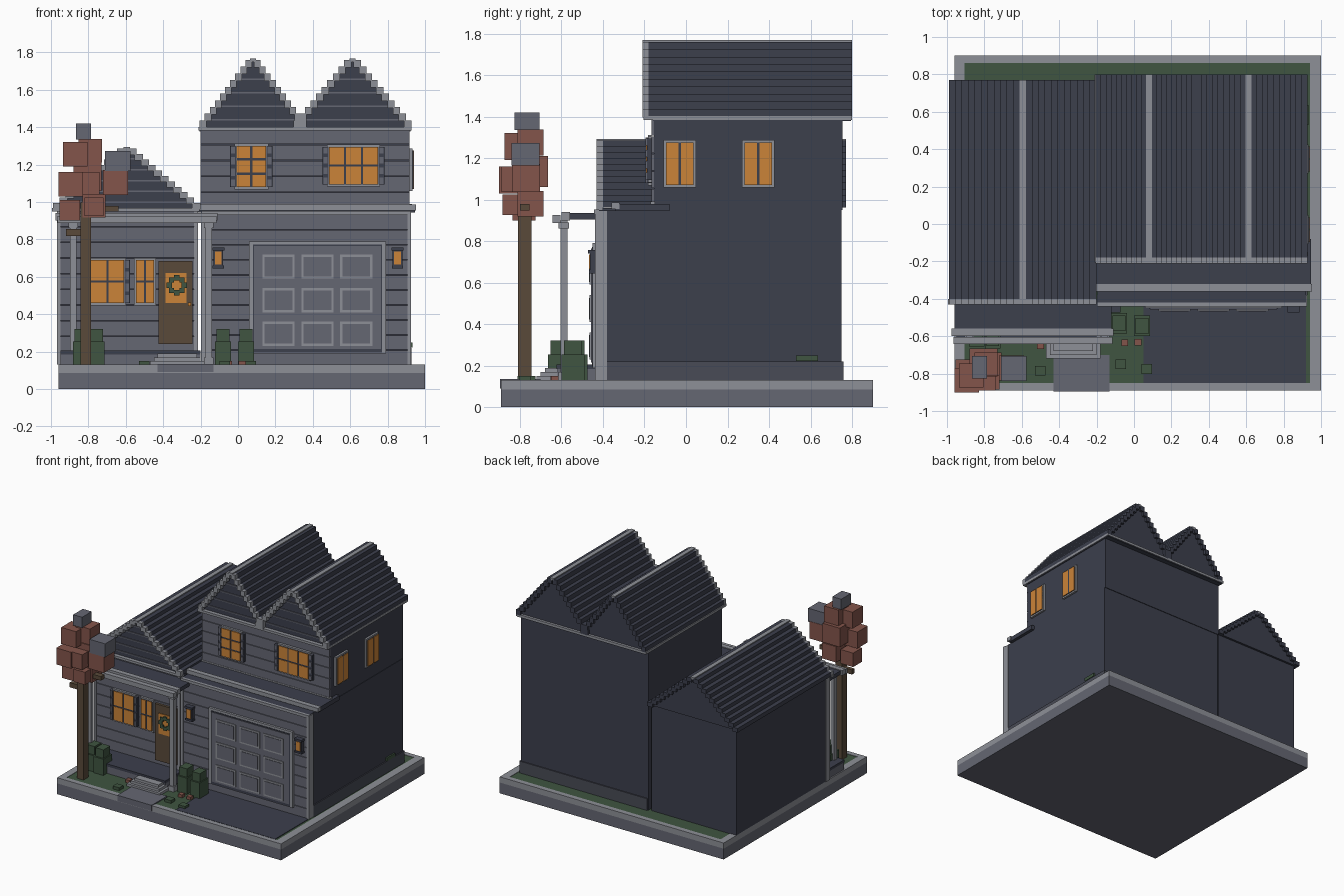
import bpy
import bmesh
import math

if "Cube" in bpy.data.objects:
    bpy.data.objects.remove(bpy.data.objects["Cube"])


def material(name, colour):
    mat = bpy.data.materials.new(name)
    mat.use_nodes = True
    mat.diffuse_color = (*colour, 1)
    mat.node_tree.nodes["Principled BSDF"].inputs["Base Color"].default_value = (*colour, 1)
    return mat


slate = material("dark slate", (.045, .05, .073))
siding = material("mid grey", (.13, .135, .17))
trim = material("light grey", (.27, .28, .31))
footing = material("footing grey", (.065, .07, .092))
leaf = material("dark green", (.05, .09, .052))
glow = material("window orange", (.6, .23, .04))
wood = material("brown wood", (.1, .068, .042))
brick = material("brick red", (.23, .09, .07))

parts = {}


def box(name, mat, x, y, z):
    """Add a block, given as ranges, to the named part."""
    bm, _ = parts.setdefault(name, (bmesh.new(), mat))
    corners = [[[bm.verts.new((a, b, c)) for c in z] for b in y] for a in x]
    v = [corners[i][j][k] for i in (0, 1) for j in (0, 1) for k in (0, 1)]
    for face in ("0132", "4675", "0451", "2376", "0264", "1573"):
        bm.faces.new([v[int(i)] for i in face])


def plate(name, mat, side, u, z, base, depth):
    """Add a plate standing out from a front or right wall."""
    if side == "front":
        box(name, mat, x=u, y=(base - depth, base), z=z)
    else:
        box(name, mat, x=(base, base + depth), y=u, z=z)


def split(span, count, gap):
    """Divide a range into equal pieces separated by gaps."""
    size = (span[1] - span[0] - gap * (count - 1)) / count
    starts = [span[0] + i * (size + gap) for i in range(count)]
    return [(s, s + size) for s in starts]


def grow(span, amount):
    return (span[0] - amount, span[1] + amount)


def window(name, side, u, z, base, cols, rows, shutter=0):
    plate(name + "_frame", trim, side, grow(u, .012), grow(z, .012), base, .016)
    plate(name + "_bars", slate, side, u, z, base, .021)
    for pane_u in split(u, cols, .012):
        for pane_z in split(z, rows, .012):
            plate(name + "_glass", glow, side, pane_u, pane_z, base, .025)
    if shutter:
        for s in ((u[0] - shutter, u[0] - .003), (u[1] + .003, u[1] + shutter)):
            plate(name + "_shutters", slate, side, s, z, base, .022)
            for slat in split(z, 4, .02):
                plate(name + "_slats", siding, side, grow(s, -.005), slat, base, .028)


def boards(name, x, z, base):
    for row in split(z, round((z[1] - z[0]) / .08), .004):
        plate(name, siding, "front", x, row, base, .012)


def stepped_roof(name, centre, half, y, z, steps):
    """Gable roof of stacked courses, with a pale stepped front edge and ridge."""
    rows = split(z, steps, 0)
    run = half / (steps + .5)
    for i, row in enumerate(rows):
        w = half - i * run
        box(name + "_gable", slate, (centre - w + .01, centre + w - .01), (y[0] + .035, y[1] - .02), row)
        if i % 2 and w > .06:
            line = (row[0], row[0] + .008)
            box(name + "_gable_lines", siding, (centre - w + .02, centre + w - .02), (y[0] + .028, y[0] + .04), line)
        for s in (-1, 1):
            x = sorted((centre + s * w, centre + s * max(w - run * 1.3, 0)))
            course = (row[0] - .004, row[1])
            box(name + "_courses", slate, x, (y[0] + .03, y[1]), course)
            box(name + "_front_edge", trim, x, (y[0], y[0] + .03), course)
    box(name + "_ridge", trim, grow((centre, centre), .017), y, (z[1] - .012, z[1] + .008))


# Plinth, lawn, drive and path
west, east, south, north = -.96, 1, -.89, .9
box("plinth", siding, (west, east), (south, north), (0, .085))
for edge in ((west, west + .055), (east - .06, east)):
    box("plinth_border", trim, edge, (south, north), (.085, .13))
for edge in ((south, south + .04), (north - .04, north)):
    box("plinth_border", trim, (west, east), edge, (.085, .13))
box("lawn", leaf, (west + .05, east - .06), (south + .03, north - .03), (.08, .127))
box("driveway", slate, (.05, .92), (-.85, -.42), (.1, .132))
box("path", siding, (-.43, -.13), (-.895, -.7), (.09, .135))

# Garage wing, upper storey and side wing
box("garage_walls", slate, (-.195, .92), (-.42, .75), (.12, .95))
box("garage_footing", footing, (-.19, .928), (-.38, .758), (.12, .22))
box("upper_walls", slate, (-.2, .917), (-.155, .755), (.95, 1.4))
box("side_wing_walls", slate, (west, -.215), (-.4, .74), (.12, .96))
boards("garage_siding", (-.195, .91), (.13, .93), -.42)
boards("upper_siding", (-.2, .917), (.97, 1.39), -.155)
boards("side_wing_siding", (west, -.215), (.2, .95), -.4)
for x in ((-.198, -.175), (.905, .926)):
    box("garage_corner_trim", trim, x, (-.438, -.38), (.13, .945))
for x in ((-.967, -.948), (-.235, -.213)):
    box("side_wing_corner_trim", trim, x, (-.418, -.37), (.13, .95))
box("garage_top_trim", trim, (-.195, .925), (-.442, -.42), (.93, .952))

# Pent roof above the garage
box("pent_roof", slate, (-.22, .945), (-.34, -.08), (.945, .98))
box("pent_roof_gutter", trim, (-.232, .952), (-.36, -.32), (.955, .986))
box("pent_roof_gutter", trim, (-.22, .93), (-.17, -.15), (.97, .99))

# Stepped roofs and eaves
for label, centre in (("left", .08), ("right", .612)):
    stepped_roof("upper_" + label + "_roof", centre, .285 + .03 * (label == "right"), (-.21, .8), (1.4, 1.76), 10)
box("upper_eaves", trim, (-.212, .928), (-.205, .8), (1.383, 1.402))
box("upper_soffit", slate, (-.205, .922), (-.16, .795), (1.378, 1.384))
stepped_roof("side_wing_roof", -.595, .395, (-.43, .77), (.965, 1.285), 11)
box("side_wing_eaves", trim, (-.995, -.205), (-.43, -.4), (.95, .968))

# Porch with posts, deck and steps
box("porch_roof", slate, (-.96, -.12), (-.58, -.4), (.905, .935))
box("porch_gutter", trim, (-.975, -.11), (-.6, -.56), (.9, .94))
box("porch_gutter", trim, (-.965, -.115), (-.642, -.605), (.888, .925))
for x in (-.88, -.157):
    for half, z in ((.017, (.13, .9)), (.025, (.13, .17)), (.025, (.86, .89))):
        box("porch_posts", trim, grow((x, x), half), grow((-.588, -.588), half), z)
box("porch_deck", siding, (-.95, -.2), (-.62, -.4), (.12, .185))
box("porch_deck_edge", slate, (-.95, -.2), (-.625, -.4), (.185, .205))
for i, inset in enumerate((0, .02, .04)):
    box("porch_steps", trim, (-.47 + inset, -.18 - inset), (-.72 + inset, -.6), (.13 + inset, .15 + inset))

# Garage door with raised panel outlines
door_x, door_z, wall = (.085, .765), (.215, .765), -.432
plate("garage_door_frame", trim, "front", grow(door_x, .027), (.19, .79), wall, .018)
plate("garage_door_shadow_gap", slate, "front", grow(door_x, .006), (.195, .772), wall, .021)
plate("garage_door", siding, "front", door_x, door_z, wall, .026)
for x in split((.13, .72), 3, .035):
    for z in split((.23, .72), 3, .05):
        plate("garage_door_mouldings", trim, "front", x, z, wall, .032)
        plate("garage_door_panels", siding, "front", grow(x, -.013), grow(z, -.013), wall, .036)

# Wall lanterns
for x in (-.105, .853):
    for half, z, depth in ((.032, (.74, .757), .04), (.026, (.65, .745), .03), (.03, (.645, .66), .036)):
        plate("lantern_cases", slate, "front", grow((x, x), half), z, wall, depth)
    plate("lantern_glass", glow, "front", grow((x, x), .018), (.665, .735), wall, .035)

# Windows
window("upper_left_window", "front", (-.008, .15), (1.08, 1.3), -.167, 2, 3, .034)
window("upper_right_window", "front", (.487, .748), (1.095, 1.295), -.167, 3, 2, .036)
window("porch_window", "front", (-.785, -.61), (.46, .69), -.412, 2, 2, .032)
window("narrow_window", "front", (-.545, -.45), (.46, .69), -.412, 2, 2)
for y in (-.03, .348):
    window("side_window", "right", grow((y, y), .066), (1.07, 1.275), .917, 2, 1)

# Front door with glass and wreath
plate("front_door", wood, "front", (-.425, -.243), (.24, .685), -.412, .02)
plate("front_door_glass", glow, "front", (-.388, -.275), (.46, .62), -.412, .026)
plate("door_knob", glow, "front", (-.268, -.25), (.445, .462), -.412, .032)
for i in range(8):
    a = i * math.tau / 8
    x, z = -.327 + .04 * math.cos(a), .555 + .04 * math.sin(a)
    plate("wreath", leaf, "front", grow((x, x), .014), grow((z, z), .014), -.412, .036)

# Shrubs and flowers
for x, y in ((-.08, -.53), (.043, -.545), (-.84, -.6), (-.755, -.61)):
    box("shrubs", leaf, grow((x, x), .042), grow((y, y), .055), (.12, .255))
    box("shrub_tops", leaf, grow((x, x), .034), grow((y, y), .042), (.255, .322))
for x, y in ((-.5, -.785), (-.072, -.75), (.068, -.775)):
    box("low_plants", leaf, grow((x, x), .028), grow((y, y), .026), (.12, .15))
for x, y in ((-.05, -.635), (.022, -.632), (-.5, -.65)):
    box("flowers", brick, grow((x, x), .018), grow((y, y), .018), (.12, .15))
box("wall_creeper", leaf, (.92, .932), (.53, .635), (.222, .248))

# Tree
box("tree_trunk", wood, (-.842, -.785), (-.81, -.745), (.12, 1))
box("tree_branches", wood, (-.92, -.83), (-.79, -.76), (.818, .855))
box("tree_branches", wood, (-.8, -.64), (-.8, -.755), (.948, .98))
for x, y, z, size in ((-.87, -.81, 1.255, .13), (-.79, -.75, 1.275, .125), (-.895, -.835, 1.095, .13),
                      (-.805, -.74, 1.135, .15), (-.9, -.78, .955, .11), (-.77, -.75, .98, .125),
                      (-.655, -.77, 1.105, .135), (-.8, -.83, 1.1, .12), (-.77, -.835, .975, .1)):
    box("tree_leaves", brick, *[grow((c, c), size / 2) for c in (x, y, z)])
box("tree_grey_leaves", siding, (-.865, -.787), (-.825, -.705), (1.335, 1.42))
box("tree_grey_leaves", siding, (-.712, -.575), (-.84, -.705), (1.165, 1.272))

# Turn the collected parts into objects
for name, (bm, mat) in parts.items():
    bmesh.ops.recalc_face_normals(bm, faces=bm.faces)
    mesh = bpy.data.meshes.new(name)
    bm.to_mesh(mesh)
    bm.free()
    mesh.materials.append(mat)
    bpy.context.collection.objects.link(bpy.data.objects.new(name, mesh))
